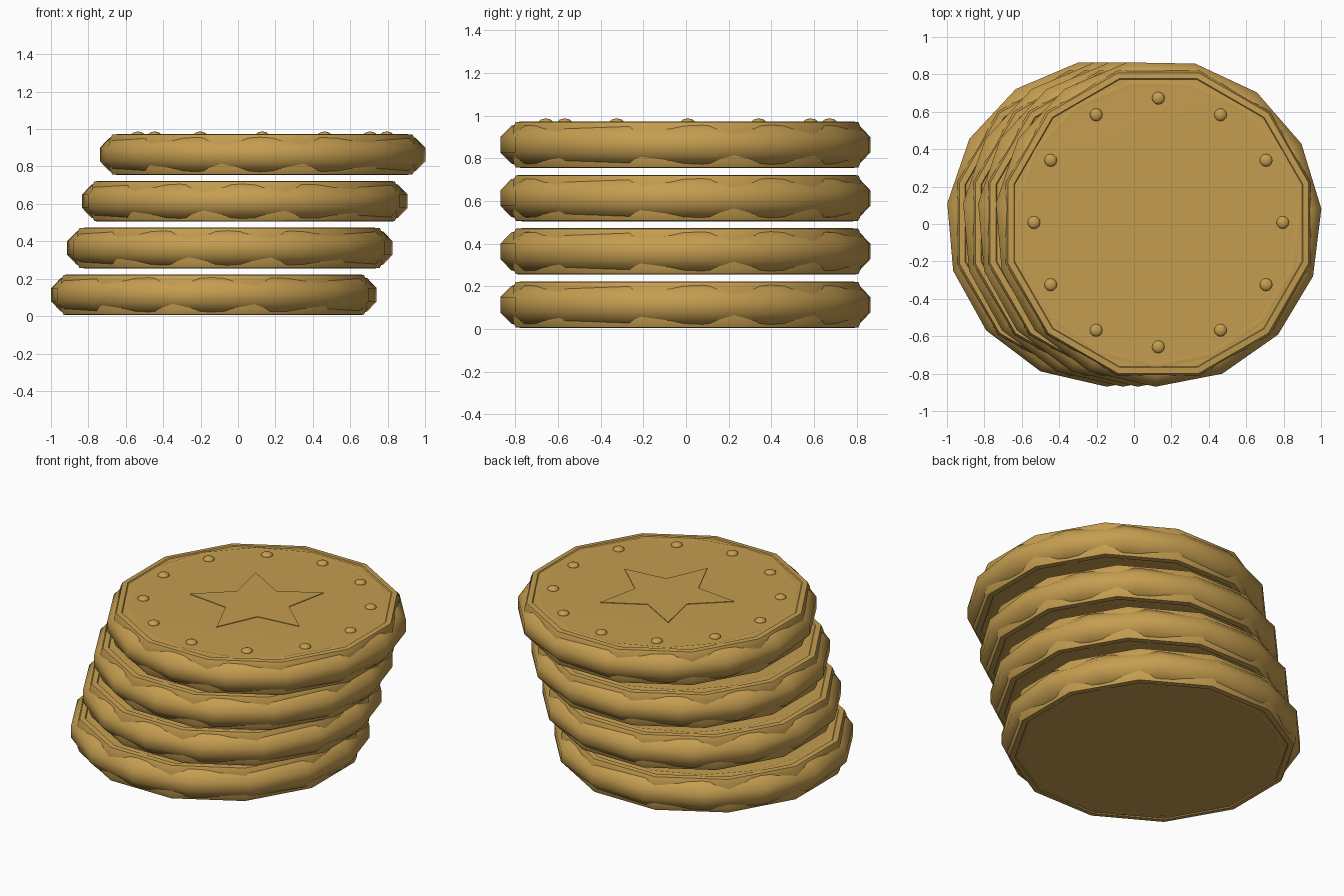
import bpy, bmesh, math
from mathutils import Matrix

cube = bpy.data.objects.get("Cube")
if cube:
    bpy.data.objects.remove(cube, do_unlink=True)

GOLD = (0.56, 0.34, 0.08, 1.0)
gold = bpy.data.materials.new("gold")
gold.use_nodes = True
gold.diffuse_color = GOLD
bsdf = next(n for n in gold.node_tree.nodes if n.type == 'BSDF_PRINCIPLED')
bsdf.inputs["Base Color"].default_value = GOLD

PITCH = 0.25      # height step from coin to coin
MID = 0.114       # mid height of the lowest coin
CENTRES = (-0.13, -0.045, 0.035, 0.13)


def finish(name, bm, location, angle=40):
    bmesh.ops.recalc_face_normals(bm, faces=bm.faces)
    mesh = bpy.data.meshes.new(name)
    bm.to_mesh(mesh)
    bm.free()
    mesh.materials.append(gold)
    ob = bpy.data.objects.new(name, mesh)
    ob.location = location
    bpy.context.collection.objects.link(ob)
    bpy.ops.object.select_all(action='DESELECT')
    ob.select_set(True)
    bpy.context.view_layer.objects.active = ob
    bpy.ops.object.shade_smooth_by_angle(angle=math.radians(angle))
    return ob


def lathe(profile, sides, turn, closed):
    """Turn a (radius, height) profile round z; open profiles get end caps."""
    bm = bmesh.new()
    rings = []
    for r, z in profile:
        ring = []
        for i in range(sides):
            a = math.radians(turn) + math.tau * i / sides
            ring.append(bm.verts.new((r * math.cos(a), r * math.sin(a), z)))
        rings.append(ring)
    pairs = list(zip(rings, rings[1:]))
    if closed:
        pairs.append((rings[-1], rings[0]))
    else:
        bm.faces.new(rings[0])
        bm.faces.new(rings[-1])
    for low, high in pairs:
        for i in range(sides):
            j = (i + 1) % sides
            bm.faces.new((low[i], low[j], high[j], high[i]))
    return bm


# Half profiles, mirrored about the coin's mid height
rim_half = [(0.65, 0.04), (0.70, 0.09), (0.76, 0.108), (0.825, 0.088), (0.875, 0.036)]
rim_profile = rim_half + [(r, -z) for r, z in reversed(rim_half)]
face_half = [(0.46, 0.104), (0.795, 0.103), (0.80, 0.109), (0.832, 0.106), (0.845, 0.075)]
face_profile = [(r, -z) for r, z in face_half] + [(r, z) for r, z in reversed(face_half)]

# Four coins: a rounded rim around a twelve-sided disc with a raised lip
for n, x in enumerate(CENTRES):
    place = (x, 0.005, MID + n * PITCH)
    finish(f"coin_rim_{n + 1}", lathe(rim_profile, 15, 5, True), place, 60)
    finish(f"coin_disc_{n + 1}", lathe(face_profile, 12, 15, False), place, 30)

# Ring of studs on the top coin
top = (CENTRES[-1], 0.008, MID + 3 * PITCH + 0.104)
bm = bmesh.new()
for i in range(12):
    spot = Matrix.Rotation(math.tau * i / 12, 4, 'Z') @ Matrix.Translation((0.665, 0, 0))
    squash = Matrix.Diagonal((1, 1, 0.55, 1))
    bmesh.ops.create_uvsphere(bm, u_segments=12, v_segments=8, radius=0.034,
                              matrix=spot @ squash)
finish("face_studs", bm, top, 60)

# Thin star plate on the top coin
bm = bmesh.new()
points = []
for i in range(10):
    r = 0.41 if i % 2 == 0 else 0.195
    a = math.tau * i / 10 - math.pi / 2
    points.append(bm.verts.new((r * math.cos(a), r * math.sin(a), 0)))
star = bm.faces.new(points)
lift = bmesh.ops.extrude_face_region(bm, geom=[star])
bmesh.ops.translate(bm, vec=(0, 0, 0.004),
                    verts=[v for v in lift["geom"] if isinstance(v, bmesh.types.BMVert)])
finish("face_star", bm, top, 30)
